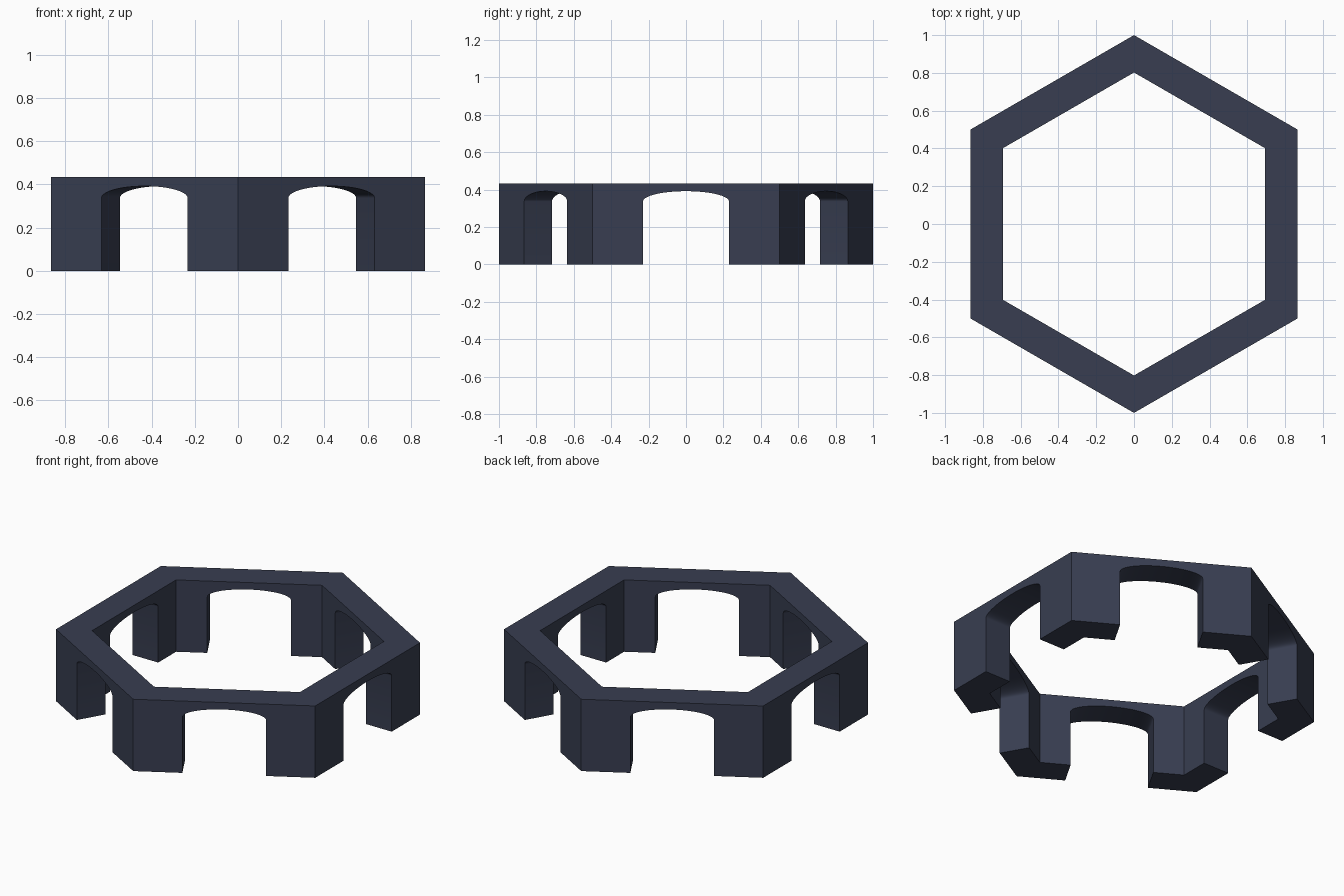
import bpy, bmesh, math
from mathutils import Matrix, Vector

if "Cube" in bpy.data.objects:
    bpy.data.objects.remove(bpy.data.objects["Cube"])

HEIGHT = 0.434
R_OUT, R_IN = 1.0, 0.802            # corner radii of the hexagon
ARCH_W, SPRING, CROWN = 0.23, 0.337, 0.392
SEGS = 32

slate = bpy.data.materials.new("dark slate blue")
slate.diffuse_color = (0.0395, 0.048, 0.082, 1)
slate.use_nodes = True
slate.node_tree.nodes["Principled BSDF"].inputs["Base Color"].default_value = slate.diffuse_color

bm = bmesh.new()
apothem = math.cos(math.pi / 6)


def side_profile(radius):
    """Outline of one wall with its arched opening, at the given ring radius."""
    h = radius / 2
    arch = [(-ARCH_W, 0)]
    for i in range(SEGS + 1):
        a = math.pi * (1 - i / SEGS)
        arch.append((ARCH_W * math.cos(a), SPRING + (CROWN - SPRING) * math.sin(a)))
    arch.append((ARCH_W, 0))
    pts = [(-h, HEIGHT), (-h, 0)] + arch + [(h, 0), (h, HEIGHT)]
    return [Vector((radius * apothem, t, z)) for t, z in pts]


# Six mitred walls, each with a straight-through arch
for k in range(6):
    rot = Matrix.Rotation(k * math.pi / 3, 3, 'Z')
    outer = [bm.verts.new(rot @ p) for p in side_profile(R_OUT)]
    inner = [bm.verts.new(rot @ p) for p in side_profile(R_IN)]
    n = len(outer)
    bm.faces.new(outer)
    bm.faces.new(inner[::-1])
    for i in range(n):
        j = (i + 1) % n
        if i in (0, n - 2):          # mitre ends stay open and are welded
            continue
        f = bm.faces.new((outer[j], outer[i], inner[i], inner[j]))
        f.smooth = 2 < i < n - 4     # curved soffit

bmesh.ops.remove_doubles(bm, verts=bm.verts, dist=1e-4)
bmesh.ops.recalc_face_normals(bm, faces=bm.faces)

mesh = bpy.data.meshes.new("arched_hexagon_ring")
bm.to_mesh(mesh)
bm.free()
mesh.materials.append(slate)
ring = bpy.data.objects.new("arched_hexagon_ring", mesh)
bpy.context.collection.objects.link(ring)

# Keep wall edges sharp, arches smooth
bpy.context.view_layer.objects.active = ring
ring.select_set(True)
bpy.ops.object.shade_smooth_by_angle(angle=math.radians(30))
